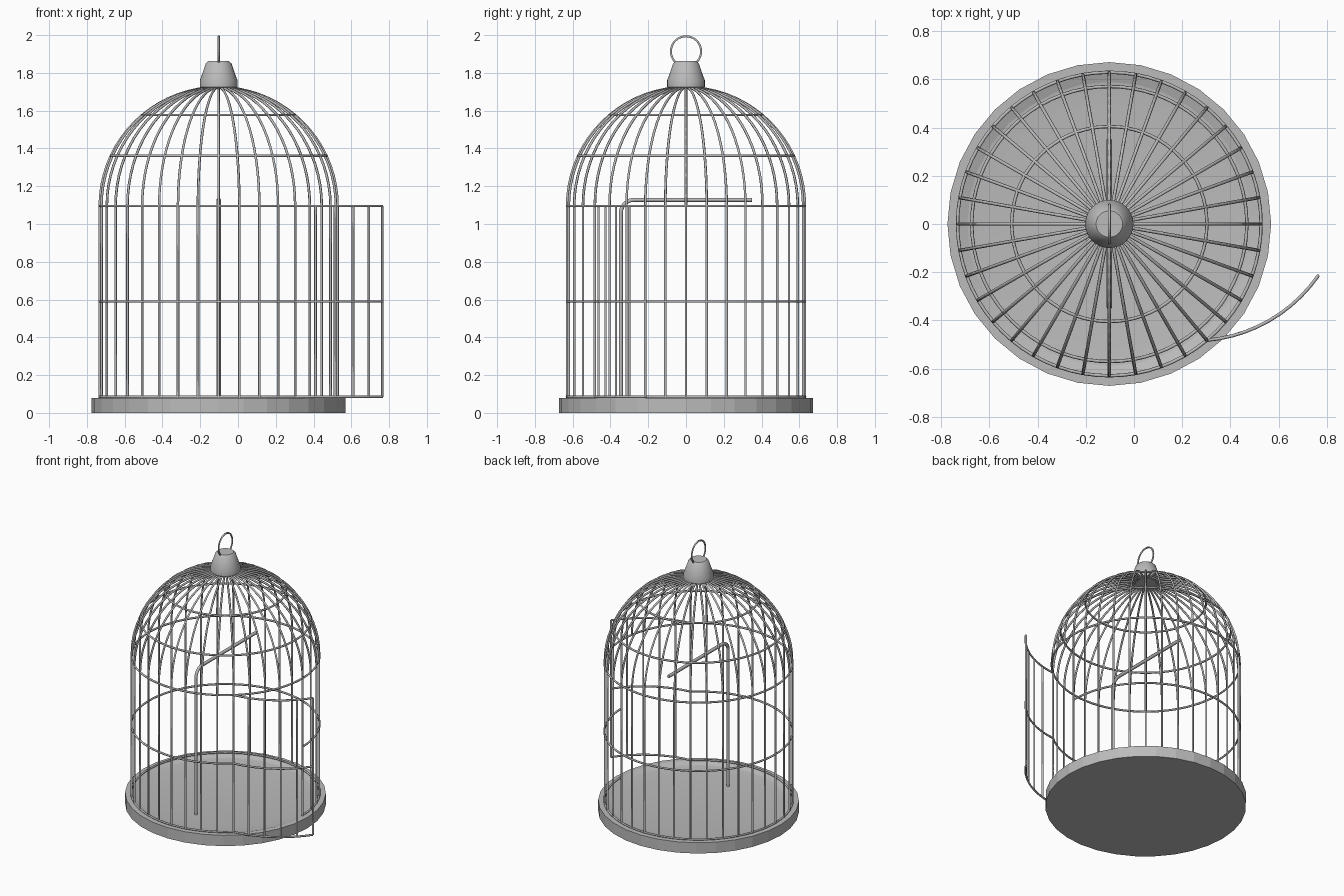
import bpy, bmesh
from math import sin, cos, pi, radians

CX, R, Z0, Z1 = -0.1025, 0.63, 0.085, 1.095   # axis, cage radius, wall bottom and top
WIRE = 0.007
GAP = (-50, 0)                                # doorway, degrees round the axis

if "Cube" in bpy.data.objects:
    bpy.data.objects.remove(bpy.data.objects["Cube"])

metal = bpy.data.materials.new("grey metal")
GREY = (0.5, 0.5, 0.5, 1)
metal.diffuse_color = GREY
metal.use_nodes = True
metal.node_tree.nodes["Principled BSDF"].inputs["Base Color"].default_value = GREY


def polar(r, deg, z):
    a = radians(deg)
    return (r * cos(a), r * sin(a), z)


def arc(r, z, start, end, step=5):
    n = round((end - start) / step)
    return [polar(r, start + (end - start) * i / n, z) for i in range(n + 1)]


def finish(obj, loc):
    obj.location = loc
    obj.data.materials.append(metal)
    return obj


def wires(name, paths, radius=WIRE, loc=(CX, 0, 0), closed=False):
    """Round wires along point paths, turned into one smooth mesh."""
    curve = bpy.data.curves.new(name, 'CURVE')
    curve.dimensions = '3D'
    curve.bevel_depth = radius
    curve.bevel_resolution = 1
    curve.use_fill_caps = True
    for pts in paths:
        s = curve.splines.new('POLY')
        s.points.add(len(pts) - 1)
        for p, co in zip(s.points, pts):
            p.co = (*co, 1)
        s.use_cyclic_u = closed
    temp = bpy.data.objects.new(name, curve)
    bpy.context.collection.objects.link(temp)
    bpy.context.view_layer.update()
    mesh = bpy.data.meshes.new_from_object(
        temp.evaluated_get(bpy.context.evaluated_depsgraph_get()))
    bpy.data.objects.remove(temp)
    obj = bpy.data.objects.new(name, mesh)
    bpy.context.collection.objects.link(obj)
    for f in mesh.polygons:
        f.use_smooth = True
    return finish(obj, loc)


def lathe(name, profile, sides, angle):
    """Spin an (r, z) profile round the z axis."""
    bm = bmesh.new()
    verts = [bm.verts.new((r, 0, z)) for r, z in profile]
    edges = [bm.edges.new(pair) for pair in zip(verts, verts[1:])]
    bmesh.ops.spin(bm, geom=verts + edges, axis=(0, 0, 1), cent=(0, 0, 0),
                   angle=2 * pi, steps=sides, use_merge=True)
    bmesh.ops.remove_doubles(bm, verts=bm.verts, dist=1e-4)
    bmesh.ops.recalc_face_normals(bm, faces=bm.faces)
    mesh = bpy.data.meshes.new(name)
    bm.to_mesh(mesh)
    bm.free()
    obj = bpy.data.objects.new(name, mesh)
    bpy.context.collection.objects.link(obj)
    finish(obj, (CX, 0, 0))
    bpy.ops.object.select_all(action='DESELECT')
    obj.select_set(True)
    bpy.context.view_layer.objects.active = obj
    bpy.ops.object.shade_smooth_by_angle(angle=radians(angle))


# Shallow dished tray
lathe("base_tray", [(0, 0), (0.672, 0), (0.672, 0.08), (0.635, 0.08),
                    (0.59, 0.065), (0.5, 0.055), (0, 0.055)], 32, 8)

# Upright bars, leaving the doorway open
wires("wall_bars", [[polar(R, a, 0.07), polar(R, a, Z1)]
                    for a in range(0, 360, 10) if not 310 < a < 360])

# Bars of the domed roof
wires("dome_bars", [[(R * cos(radians(t)) * cos(radians(a)),
                      R * cos(radians(t)) * sin(radians(a)),
                      Z1 + R * sin(radians(t))) for t in range(0, 86, 5)]
                    for a in range(0, 360, 10)])

# Hoops: the lower two stop at the doorway
wires("wall_hoops", [arc(R, z, GAP[1], GAP[0] + 360) for z in (Z0, (Z0 + Z1) / 2)])
wires("dome_hoops", [arc(R * cos(radians(t)), Z1 + R * sin(radians(t)), 0, 360)[:-1]
                     for t in (0, 25, 50)], closed=True)

# Curved door, swung open about the doorway's front post
SWING = -35
hinge = polar(R, GAP[0], 0)
back = polar(R, GAP[0] + SWING, 0)
door_loc = (CX + hinge[0] - back[0], hinge[1] - back[1], 0)
span = [a + SWING for a in GAP]
wires("door_bars", [[polar(R, a, Z0), polar(R, a, Z1)]
                    for a in range(span[0], span[1] + 1, 10)], loc=door_loc)
wires("door_rails", [arc(R, z, *span) for z in (Z0, (Z0 + Z1) / 2, Z1)], loc=door_loc)

# Perch: a post that bends over into a level rod
BEND, PY, PZ = 0.07, -0.345, 1.128
elbow = [(0, PY + BEND - BEND * cos(radians(t)), PZ - BEND + BEND * sin(radians(t)))
         for t in range(0, 91, 15)]
wires("perch", [[(0, PY, 0.05)] + elbow + [(0, 0.35, PZ)]], radius=0.012)

# Cap on the dome and the hanging ring
lathe("top_cap", [(0, 1.715), (0.09, 1.715), (0.1, 1.725), (0.1, 1.76), (0.085, 1.8),
                  (0.068, 1.85), (0.055, 1.862), (0, 1.862)], 32, 40)
wires("hanging_ring", [[(0, 0.08 * cos(radians(a)), 1.914 + 0.08 * sin(radians(a)))
                        for a in range(0, 360, 10)]], radius=0.006, closed=True)
